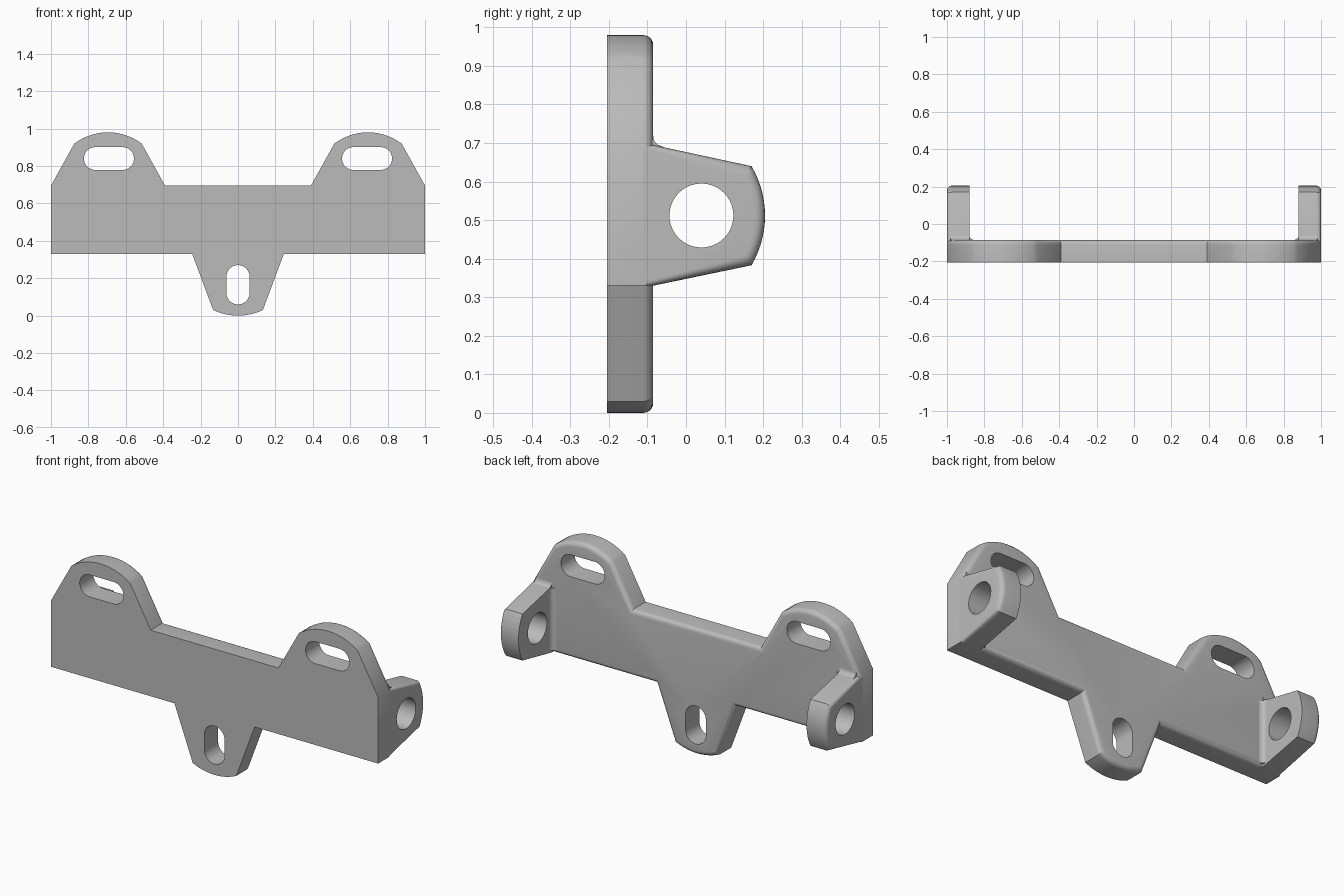
import bpy, bmesh, math
from mathutils import Vector

cube = bpy.data.objects.get("Cube")
if cube:
    bpy.data.objects.remove(cube)

grey = bpy.data.materials.new("satin grey")
grey.use_nodes = True
colour = (0.5, 0.5, 0.5, 1)
grey.diffuse_color = colour
grey.node_tree.nodes["Principled BSDF"].inputs["Base Color"].default_value = colour

FRONT, BACK, ROUND = -0.205, -0.085, 0.026


def arc(p, q, rise, steps=14):
    """Points from p to q on a circle bulging to the right of travel."""
    p, q = Vector(p), Vector(q)
    half = (q - p).length / 2
    radius = (half ** 2 + rise ** 2) / (2 * rise)
    along = (q - p).normalized()
    out = Vector((along.y, -along.x))
    centre = (p + q) / 2 + out * (rise - radius)
    sweep = math.asin(min(1, half / radius))
    angles = [sweep * (2 * i / steps - 1) for i in range(steps + 1)]
    return [tuple(centre + radius * (along * math.sin(a) + out * math.cos(a))) for a in angles]


def prism(name, points, axis, start, end, rounded=None):
    """Extrude a profile along an axis, rounding the edges whose ends pass a test."""
    def place(p, w):
        return Vector(((w, *p), (p[0], w, p[1]), (*p, w))[axis])
    bm = bmesh.new()
    lo = [bm.verts.new(place(p, start)) for p in points]
    hi = [bm.verts.new(place(p, end)) for p in points]
    bm.faces.new(lo)
    bm.faces.new(hi)
    for i in range(len(points)):
        j = (i + 1) % len(points)
        bm.faces.new((lo[i], lo[j], hi[j], hi[i]))
    bmesh.ops.recalc_face_normals(bm, faces=bm.faces)
    if rounded:
        edges = [e for e in bm.edges if all(rounded(v.co) for v in e.verts)]
        bmesh.ops.bevel(bm, geom=edges, offset=ROUND, offset_type='OFFSET',
                        segments=5, profile=0.5, affect='EDGES')
    mesh = bpy.data.meshes.new(name)
    bm.to_mesh(mesh)
    bm.free()
    mesh.materials.append(grey)
    ob = bpy.data.objects.new(name, mesh)
    bpy.context.collection.objects.link(ob)
    return ob


def select(ob):
    bpy.ops.object.select_all(action='DESELECT')
    ob.select_set(True)
    bpy.context.view_layer.objects.active = ob


def cut(ob, cutter):
    select(ob)
    mod = ob.modifiers.new("hole", 'BOOLEAN')
    mod.operation = 'DIFFERENCE'
    mod.solver = 'EXACT'
    mod.object = cutter
    bpy.ops.object.modifier_apply(modifier=mod.name)
    bpy.data.objects.remove(cutter)


def smooth(ob):
    select(ob)
    bpy.ops.object.shade_smooth_by_angle(angle=math.radians(30))


def slot(x, z, half_x, half_z):
    """Rounded slot cutter through the plate."""
    r = min(half_x, half_z)
    dx, dz = half_x - r, half_z - r
    pts = []
    for i in range(32):
        a = math.tau * (i + 0.5) / 32
        c, s = math.cos(a), math.sin(a)
        pts.append((x + math.copysign(dx, c) + r * c, z + math.copysign(dz, s) + r * s))
    return prism("slot_cutter", pts, 1, -0.5, 0.3)


# Mounting plate with a lower tab and two upper lobes
right_half = [(0.245, 0.33), (1, 0.33), (1, 0.695)]
right_half += arc((0.875, 0.92), (0.515, 0.92), 0.06) + [(0.39, 0.695)]
left_half = [(-x, z) for x, z in reversed(right_half)]
outline = arc((-0.133, 0.03), (0.133, 0.03), 0.03) + right_half + left_half
plate = prism("mounting_plate", outline, 1, FRONT, BACK, lambda v: v.y > BACK - 0.001)
for cutter in (slot(0, 0.165, 0.062, 0.105), slot(0.69, 0.84, 0.134, 0.061),
               slot(-0.69, 0.84, 0.134, 0.061)):
    cut(plate, cutter)
smooth(plate)


def fillet_profile(sign=1):
    """Concave corner section, sunk slightly into both parts."""
    r = ROUND
    curve = [(r - r * math.sin(t * math.pi / 12), r - r * math.cos(t * math.pi / 12))
             for t in range(7)]
    return curve + [(-0.01, r), (-0.01, -0.01), (r, -0.01)]


# Side ears with pivot holes, and the fillets where they meet the plate
for side, label in ((1, "left"), (-1, "right")):
    profile = [(-0.15, 0.33), (BACK, 0.33)]
    profile += arc((0.17, 0.383), (0.17, 0.64), 0.035) + [(BACK, 0.695), (-0.15, 0.695)]
    ear = prism(label + "_ear", profile, 0, side * 0.88, side,
                lambda v: abs(v.x) > 0.999 and v.y > BACK - 0.001)
    hole = [(0.04 + 0.083 * math.cos(math.tau * i / 40), 0.512 + 0.083 * math.sin(math.tau * i / 40))
            for i in range(40)]
    cut(ear, prism("hole_cutter", hole, 0, side * 0.7, side * 1.2))
    smooth(ear)

    # the curve runs from (r, 0) to (0, r); trim the sunk corner to match
    section = [(ROUND - ROUND * math.sin(t * math.pi / 12), ROUND - ROUND * math.cos(t * math.pi / 12))
               for t in range(7)] + [(-0.01, -0.01)]
    inner = [(side * (0.88 - a), BACK + b) for a, b in section]
    smooth(prism(label + "_inner_fillet", inner, 2, 0.345, 0.69))
    upper = [(BACK + a, 0.692 + b) for a, b in section]
    smooth(prism(label + "_upper_fillet", upper, 0, side * 0.88, side * 0.98))
